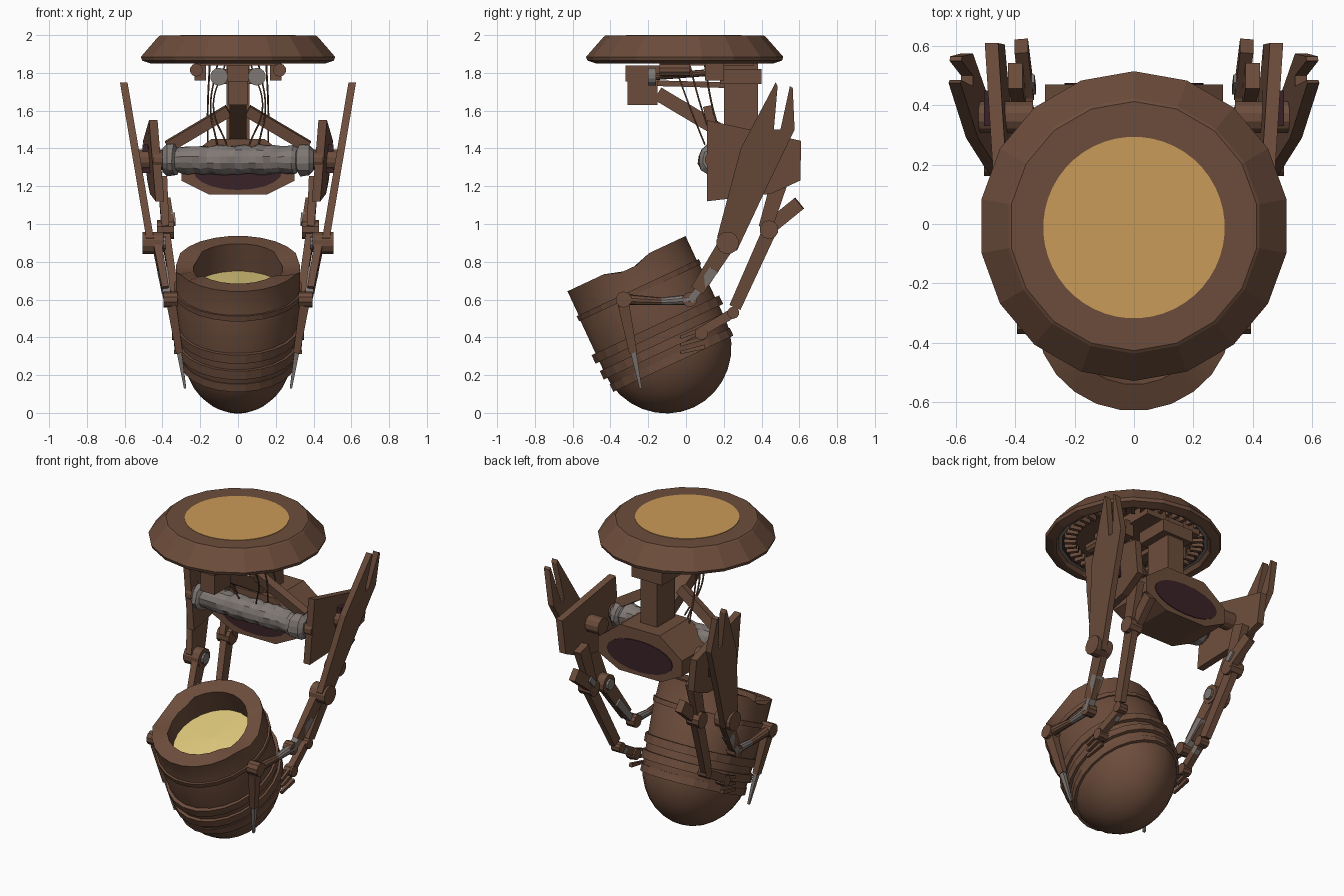
import bpy, bmesh, math, random
from mathutils import Vector, Matrix

if "Cube" in bpy.data.objects:
    bpy.data.objects.remove(bpy.data.objects["Cube"])

random.seed(4)
V = Vector


def mat(name, col):
    m = bpy.data.materials.new(name)
    m.diffuse_color = (*col, 1)
    m.use_nodes = True
    m.node_tree.nodes["Principled BSDF"].inputs["Base Color"].default_value = m.diffuse_color
    return m


WOOD = mat("brown wood", (0.150, 0.073, 0.044))
GOLD = mat("golden top", (0.590, 0.325, 0.098))
GRAIN = mat("pale yellow fill", (0.72, 0.57, 0.20))
GREY = mat("grey cloth and metal", (0.215, 0.188, 0.175))
DARK = mat("dark hollow", (0.042, 0.016, 0.021))


def finish(name, bm, mats, smooth=False):
    bmesh.ops.recalc_face_normals(bm, faces=bm.faces)
    me = bpy.data.meshes.new(name)
    bm.to_mesh(me)
    bm.free()
    for m in mats:
        me.materials.append(m)
    ob = bpy.data.objects.new(name, me)
    bpy.context.collection.objects.link(ob)
    if smooth:
        bpy.ops.object.select_all(action='DESELECT')
        bpy.context.view_layer.objects.active = ob
        ob.select_set(True)
        bpy.ops.object.shade_smooth_by_angle(angle=math.radians(28))
    return ob


def lathe(name, prof, n, mats, loc=(0, 0, 0), axis=(0, 0, 1), idx=None, jitter=0,
          smooth=False, closed=False, edit=None):
    """Spin (radius, height) points about an axis; idx gives a material per band."""
    bm = bmesh.new()
    rings = []
    for r, h in prof:
        if r < 1e-5:
            rings.append([bm.verts.new((0, 0, h))] * n)
        else:
            rings.append([bm.verts.new((q * math.cos(a), q * math.sin(a), h)) for q, a in
                          [(r + random.uniform(-jitter, jitter), 2 * math.pi * (i + .5) / n)
                           for i in range(n)]])
    last = len(rings) if closed else len(rings) - 1
    for k in range(last):
        A, B = rings[k], rings[(k + 1) % len(rings)]
        for i in range(n):
            j = (i + 1) % n
            vs = list(dict.fromkeys([A[i], A[j], B[j], B[i]]))
            if len(vs) > 2:
                f = bm.faces.new(vs)
                f.material_index = idx[k] if idx else 0
    if edit:
        for v in bm.verts:
            edit(v.co)
    rot = V(axis).to_track_quat('Z', 'Y').to_matrix().to_4x4()
    bm.transform(Matrix.Translation(loc) @ rot)
    return finish(name, bm, mats, smooth)


def rod(name, a, b, r, r2=None, m=WOOD, n=10):
    a, b = V(a), V(b)
    L = (b - a).length
    r2 = r if r2 is None else r2
    return lathe(name, [(0, 0), (r, 0), (r2, L), (0, L)], n, [m], a, b - a)


def prism(name, A, B, m=WOOD):
    """Solid between two matching outlines."""
    bm = bmesh.new()
    a = [bm.verts.new(p) for p in A]
    b = [bm.verts.new(p) for p in B]
    bm.faces.new(a)
    bm.faces.new(b)
    for i in range(len(a)):
        j = (i + 1) % len(a)
        bm.faces.new((a[i], a[j], b[j], b[i]))
    return finish(name, bm, [m])


def beam(name, a, b, w, h, k=1.0, m=WOOD):
    """Box from a to b; w is the width along x, h the depth, k the end taper."""
    a, b = V(a), V(b)
    d = (b - a).normalized()
    ref = V((1, 0, 0)) if abs(d.x) < .9 else V((0, 1, 0))
    x = (ref - d * ref.dot(d)).normalized()
    y = d.cross(x)
    c = [x * (sx * w / 2) + y * (sy * h / 2) for sx, sy in ((-1, -1), (1, -1), (1, 1), (-1, 1))]
    return prism(name, [a + p for p in c], [b + p * k for p in c], m)


def box(name, x, y, z, m=WOOD):
    return beam(name, (sum(x) / 2, sum(y) / 2, z[0]), (sum(x) / 2, sum(y) / 2, z[1]),
                x[1] - x[0], y[1] - y[0], 1, m)


# ---- ceiling disc with golden top, hollow underside and toothed ring
lathe("top_disc", [(0, 1.997), (.42, 1.997), (.43, 1.99), (.522, 1.885), (.515, 1.865),
                   (.47, 1.85), (.455, 1.85), (.44, 1.875), (.42, 1.875), (.40, 1.91), (0, 1.91)],
      18, [WOOD, GREY, DARK], (0, -.007, 0), idx=[0, 0, 0, 0, 0, 0, 0, 1, 2, 0])
lathe("golden_plate", [(0, 2), (.306, 2), (.306, 1.994), (0, 1.994)], 48, [GOLD], (0, -.012, 0))
bm = bmesh.new()
for i in range(44):
    bmesh.ops.create_cube(bm, size=1, matrix=Matrix.Rotation(math.tau * i / 44, 4, 'Z')
                          @ Matrix.Translation((.375, 0, 1.89)) @ Matrix.Diagonal((.07, .022, .035, 1)))
finish("underside_teeth", bm, [WOOD])

# ---- hanging mechanism
box("hub_block", (-.2, .2), (-.12, .36), (1.84, 1.92))
box("front_block", (-.055, .055), (-.32, -.14), (1.755, 1.84))
box("front_block_lower", (-.05, .05), (-.31, -.15), (1.63, 1.755))
box("rear_column", (-.06, .06), (.2, .38), (1.42, 1.86))
box("rear_column_head", (-.11, .11), (.18, .4), (1.74, 1.82))
beam("horizontal_beam", (0, -.15, 1.745), (0, .22, 1.735), .07, .03)
beam("diagonal_beam", (0, -.15, 1.69), (0, .27, 1.44), .09, .075)
for s in (-1, 1):
    rod("front_pulley", (s * .1, -.2, 1.78), (s * .1, -.16, 1.78), .047, m=GREY, n=14)
    rod("pulley_pin", (s * .1, -.16, 1.78), (s * .1, .1, 1.8), .018)
    rod("hanging_barrel", (s * .22, -.14, 1.815), (s * .22, .02, 1.815), .035)
    box("hanging_bracket", (s * .2 - .03, s * .2 + .03), (.1, .2), (1.76, 1.86))
    beam("roller_strut", (s * .05, .12, 1.60), (s * .37, .16, 1.41), .06, .05)
    for k in range(3):
        cu = bpy.data.curves.new("cable", 'CURVE')
        cu.dimensions = '3D'
        cu.bevel_depth = .005
        cu.bevel_resolution = 0
        sp = cu.splines.new('BEZIER')
        pts = [(s * (.07 + .04 * k), -.06 + .08 * k, 1.84), (s * (.13 + .015 * k), .02 + .06 * k, 1.62),
               (s * (.06 + .05 * k), .1 + .05 * k, 1.42)]
        sp.bezier_points.add(2)
        for p, c in zip(sp.bezier_points, pts):
            p.co = c
            p.handle_left_type = p.handle_right_type = 'AUTO'
        cu.materials.append(WOOD)
        bpy.context.collection.objects.link(bpy.data.objects.new("cable", cu))

# ---- cloth-wrapped roller with slanting folds
prof = [(0, -.40), (.06, -.40), (.085, -.375), (.085, -.33), (.065, -.32)]
prof += [(.070 + random.uniform(-.004, .01), -.30 + .6 * i / 16) for i in range(17)]
prof += [(r, -h) for r, h in reversed(prof[:5])]


def fold(c):
    if abs(c.z) < .34:
        c.z += .25 * c.x


lathe("cloth_roller", prof, 14, [GREY], (0, .15, 1.34), (1, 0, 0), jitter=.006, edit=fold)

# ---- rear housing with oval hollow
outline = [(-.3, 1.23), (-.15, 1.155), (.15, 1.155), (.3, 1.23), (.3, 1.33), (.14, 1.45), (-.14, 1.45), (-.3, 1.33)]
prism("rear_housing", [(x, .17, z) for x, z in outline], [(x, .47, z) for x, z in outline])
oval = [(.235 * math.cos(t * math.tau / 20), 1.28 + .1 * math.sin(t * math.tau / 20)) for t in range(20)]
for y in (.165, .47):
    prism("housing_hollow", [(x, y, z) for x, z in oval], [(x, y + .005, z) for x, z in oval], DARK)

# ---- tilted barrel, narrower from side to side towards the base
UP = V((0, -.424, .906))
RIM = V((0, -.315, .79))


def at(t):
    return RIM - UP * t


def shape(c):
    if abs(c.x) > .22 and abs(c.y) < .1 and c.z > -.01:
        c.z -= .03
    c.x *= .95 - .10 * min(1, max(0, (-c.z - .15) / .25))


prof = [(0, -.4), (.265, -.4), (.25, 0), (.348, 0), (.348, -.15), (.352, -.16), (.353, -.475)]
prof += [(.355 * math.cos(i * math.pi / 16), -.475 - .365 * math.sin(i * math.pi / 16)) for i in range(1, 9)]
lathe("barrel", prof, 24, [WOOD], RIM, UP, smooth=True, edit=shape)
for t, w, r in ((.14, .03, .36), (.36, .05, .376), (.455, .05, .372), (.54, .045, .354)):
    lathe("barrel_band", [(r - .06, -t), (r, -t), (r, -t - w), (r - .06, -t - w)], 24, [WOOD], RIM, UP,
          closed=True, edit=shape)
tilt = V((0, -.36, .933))
lathe("grain_fill", [(0, .015), (.12, .008), (.255, 0), (.25, -.03), (0, -.03)], 20, [GRAIN], at(.145), tilt,
      jitter=.004)

# ---- paired side parts: wings, blades and jointed arms
for s in (-1, 1):
    wing = [(.11, 1.12), (.11, 1.55), (.2, 1.53), (.61, 1.44), (.605, 1.23), (.45, 1.16)]

    def wx(y, z):
        return .39 + .035 * max(0, (z - 1.25) / .3) + .045 * (y - .1) / .5
    prism("side_wing", [(s * wx(y, z), y, z) for y, z in wing],
          [(s * (wx(y, z) + .045), y, z) for y, z in wing])
    box("wing_dark_lining", (s * .485 - .02, s * .485 + .02), (.33, .45), (1.27, 1.42), DARK)
    rod("wing_axle", (s * .34, .36, 1.34), (s * .53, .36, 1.34), .055, n=12)
    rod("roller_axle", (s * .38, .15, 1.34), (s * .45, .15, 1.34), .05, n=12)

    # long forked outer blade
    blade = [(.475, 1.75), (.29, 1.4), (.165, .93), (.19, .86), (.27, .86), (.43, 1.2),
             (.575, 1.5), (.565, 1.72), (.55, 1.73), (.5, 1.5), (.465, 1.5), (.485, 1.73)]

    def bx(z):
        return .455 + .15 * (z - .86) / .89
    prism("outer_blade", [(s * (bx(z) - .02), y, z) for y, z in blade],
          [(s * (bx(z) + .02), y, z) for y, z in blade])
    rod("elbow_joint", (s * .395, .22, .9), (s * .505, .22, .9), .06, n=12)
    rod("elbow_pin", (s * .38, .22, .9), (s * .395, .22, .9), .035, m=GREY)

    # front forearm, hand rod and drop spike
    beam("front_forearm", (s * .43, .22, .9), (s * .385, .06, .65), .045, .09, .8)
    beam("forearm_sleeve", (s * .40, .15, .76), (s * .37, .02, .59), .055, .05, .7, GREY)
    rod("wrist_joint", (s * .33, .02, .6), (s * .39, .02, .6), .04)
    rod("hand_rod", (s * .365, .02, .6), (s * .365, -.14, .59), .028, .02, GREY)
    rod("hand_rod_front", (s * .365, -.12, .59), (s * .365, -.33, .6), .02, .03)
    rod("hand_joint", (s * .32, -.33, .6), (s * .395, -.33, .6), .043)
    beam("drop_finger", (s * .35, -.33, .57), (s * .31, -.28, .32), .05, .06, .7)
    beam("finger_spike", (s * .32, -.29, .38), (s * .28, -.24, .13), .03, .035, .4, GREY)

    # rear arm gripping the lower bands
    beam("rear_upper_arm", (s * .40, .5, 1.24), (s * .385, .42, .98), .05, .09, .8)
    rod("rear_elbow", (s * .34, .44, .97), (s * .43, .44, .97), .05)
    beam("rear_lever", (s * .36, .44, .98), (s * .38, .60, 1.11), .045, .075)
    beam("rear_lever_pin", (s * .34, .45, 1.0), (s * .345, .49, 1.05), .02, .035, 1, GREY)
    beam("rear_forearm", (s * .385, .44, .96), (s * .325, .26, .56), .045, .075, .85)
    rod("rear_wrist", (s * .28, .25, .53), (s * .34, .25, .53), .032)
    beam("rear_wrist_pin", (s * .30, .25, .53), (s * .305, .19, .48), .03, .035, 1, GREY)
    beam("rear_hand", (s * .305, .25, .53), (s * .325, .08, .43), .04, .05)
    rod("rear_knuckle", (s * .29, .08, .42), (s * .35, .08, .42), .035)
    for k in range(3):
        beam("rear_finger", (s * .325, .1, .45 - .05 * k), (s * .33, -.03, .40 - .04 * k), .022, .024, .7)
